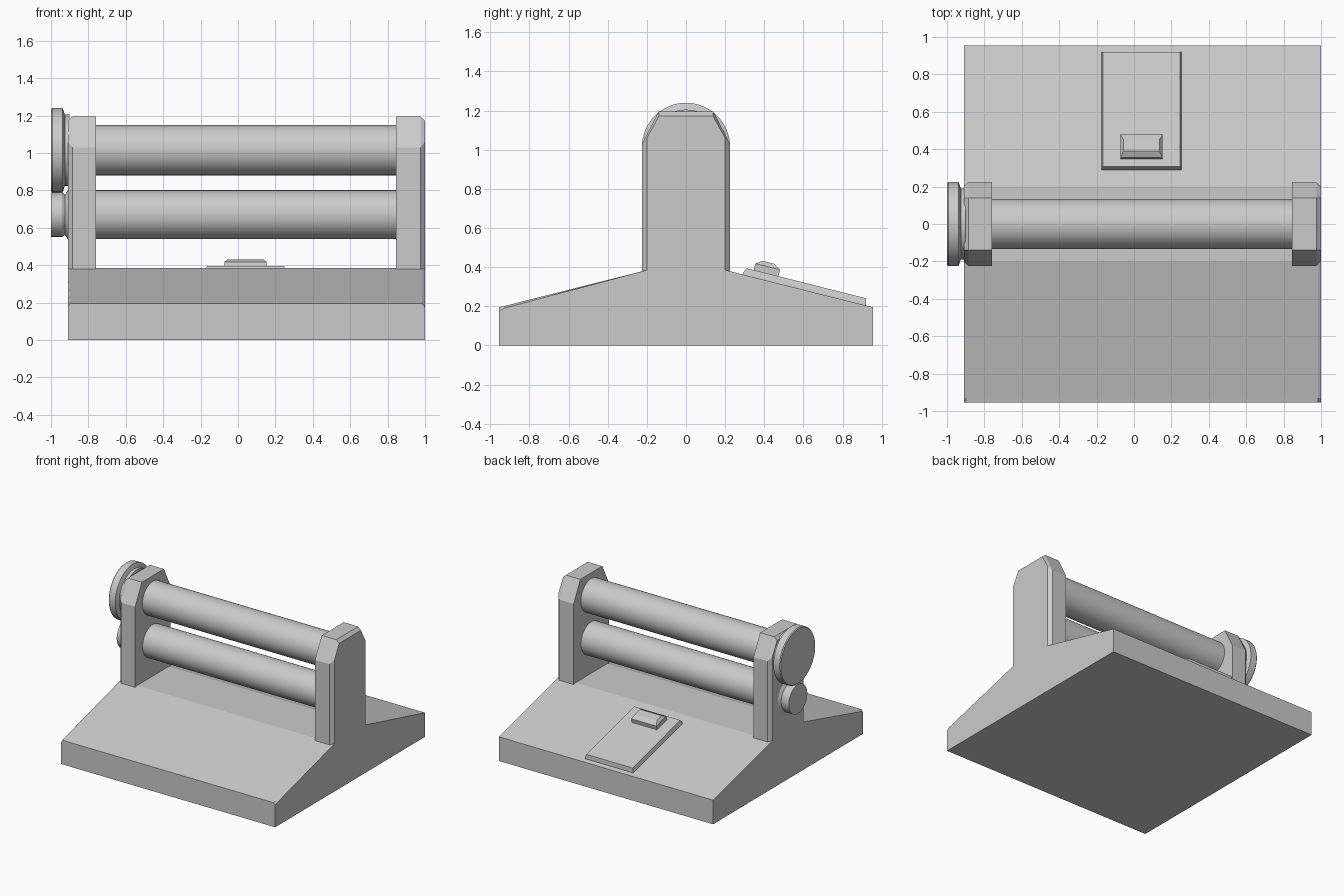
import bpy, bmesh, math
from mathutils import Matrix, Vector

if "Cube" in bpy.data.objects:
    bpy.data.objects.remove(bpy.data.objects["Cube"])


def finish(name, bm, smooth=False):
    bmesh.ops.recalc_face_normals(bm, faces=bm.faces)
    mesh = bpy.data.meshes.new(name)
    bm.to_mesh(mesh)
    bm.free()
    ob = bpy.data.objects.new(name, mesh)
    bpy.context.collection.objects.link(ob)
    if smooth:
        bpy.ops.object.select_all(action='DESELECT')
        ob.select_set(True)
        bpy.context.view_layer.objects.active = ob
        bpy.ops.object.shade_smooth_by_angle(angle=math.radians(30))
    return ob


def loft(name, rings, smooth=False, matrix=None):
    """Skin a series of equal-length rings of 3D points and cap both ends."""
    bm = bmesh.new()
    vs = [[bm.verts.new(p) for p in r] for r in rings]
    n = len(rings[0])
    for a, b in zip(vs, vs[1:]):
        for i in range(n):
            j = (i + 1) % n
            bm.faces.new((a[i], a[j], b[j], b[i]))
    bm.faces.new(vs[0])
    bm.faces.new(vs[-1])
    if matrix:
        bm.transform(matrix)
    return finish(name, bm, smooth)


def section(x, profile):
    return [(x, y, z) for y, z in profile]


def lathe_x(name, z, stations, n=64):
    """Round part along x; stations are (x, radius)."""
    rings = [[(x, r * math.cos(2 * math.pi * i / n), z + r * math.sin(2 * math.pi * i / n))
              for i in range(n)] for x, r in stations]
    return loft(name, rings, True)


# Base: wedge-sided slab, front slope edges chamfered
full = [(-.955, 0), (.955, 0), (.955, .195), (.2, .385), (-.2, .385), (-.955, .195)]
edge = full[:4] + [(-.2, .385), (-.93, .19), (-.955, .175)]
full = full[:5] + [(-.93, .201), (-.955, .195)]
loft("base", [section(-.91, edge), section(-.898, full),
              section(.985, full), section(1.0, edge)])


# End posts with clipped tops and chamfered outer rims
def post(name, inner, outer):
    d = .025 if outer > inner else -.025
    big = [(-.225, .379), (.225, .379), (.225, 1.03), (.14, 1.195), (-.14, 1.195), (-.225, 1.03)]
    small = [(-.2, .379), (.2, .379), (.2, 1.06), (.138, 1.172), (-.138, 1.172), (-.2, 1.06)]
    loft(name, [section(inner, big), section(outer - d, big), section(outer, small)])


post("left_post", -.76, -.91)
post("right_post", .845, 1.0)

# Rollers
lathe_x("upper_roller", 1.015, [(-.77, .134), (.855, .134)])
lathe_x("lower_roller", .67, [(-.77, .131), (.855, .131)])

# Drive knobs on the left side
lathe_x("upper_knob", 1.015, [(-1.0, .219), (-.993, .225), (-.938, .225), (-.926, .19), (-.9, .19)])
lathe_x("lower_knob", .67, [(-1.0, .118), (-.94, .118), (-.925, .108), (-.91, .13), (-.9, .13)])


# Rear slope fittings, built flat and tilted onto the slope
def box_rings(levels):
    return [[(x0, y0, z), (x1, y0, z), (x1, y1, z), (x0, y1, z)]
            for x0, x1, y0, y1, z in levels]


slope = math.atan2(-.19, .755)
tilt = Matrix.Translation((.04, .2, .385)) @ Matrix.Rotation(slope, 4, 'X')
loft("rear_plate", box_rings([(-.215, .215, .088, .742, -.01),
                              (-.215, .215, .092, .742, .004),
                              (-.206, .206, .103, .732, .036)]), matrix=tilt)
loft("plate_catch", box_rings([(-.112, .112, .142, .272, .03),
                               (-.112, .112, .142, .272, .07),
                               (-.096, .096, .173, .235, .092)]), matrix=tilt)
